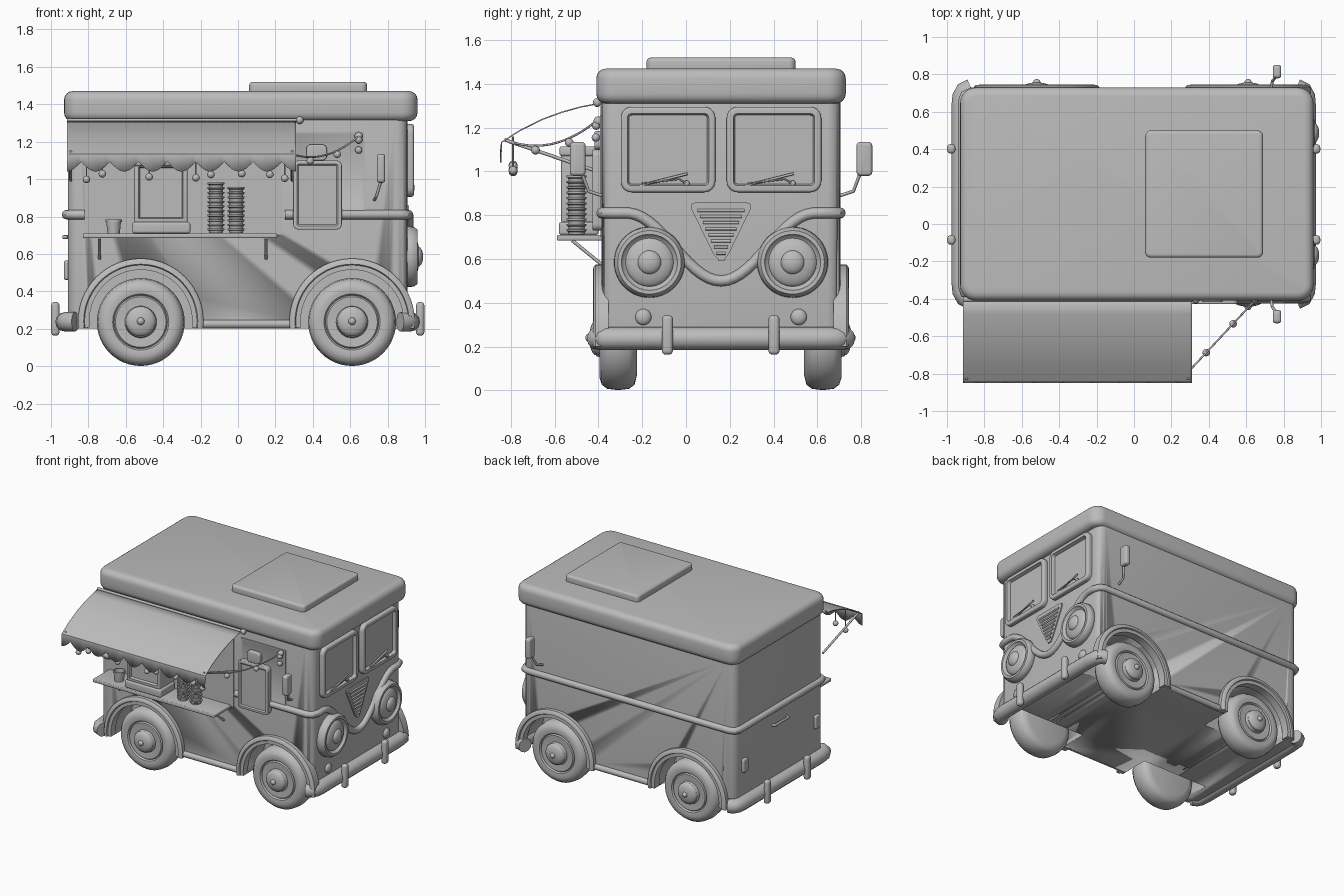
import bpy, bmesh, math
from mathutils import Vector, Matrix

if "Cube" in bpy.data.objects:
    bpy.data.objects.remove(bpy.data.objects["Cube"], do_unlink=True)

grey = bpy.data.materials.new("plain grey")
grey.use_nodes = True
grey.diffuse_color = (0.5, 0.5, 0.5, 1)
grey.node_tree.nodes["Principled BSDF"].inputs["Base Color"].default_value = (0.5, 0.5, 0.5, 1)

MID = 0.16                     # centre line of the vehicle in y
RIGHT, LEFT = -0.385, 0.705    # side walls
NOSE, TAIL = 0.905, -0.91      # front and rear walls


def finish(name, bm):
    bmesh.ops.recalc_face_normals(bm, faces=bm.faces)
    mesh = bpy.data.meshes.new(name)
    bm.to_mesh(mesh)
    bm.free()
    return link(name, mesh)


def link(name, mesh):
    mesh.materials.clear()
    mesh.materials.append(grey)
    ob = bpy.data.objects.new(name, mesh)
    bpy.context.collection.objects.link(ob)
    bpy.ops.object.select_all(action='DESELECT')
    ob.select_set(True)
    bpy.context.view_layer.objects.active = ob
    bpy.ops.object.shade_smooth_by_angle(angle=math.radians(40))
    return ob


def box(name, lo, hi, bevel=0.0, corner=0.0, axis=0, border=0.0, sink=0.0, side=1):
    """Box with rounded corners along one axis, an optional sunken panel and soft edges."""
    lo, hi = Vector(lo), Vector(hi)
    bm = bmesh.new()
    bmesh.ops.create_cube(bm, size=1)
    for v in bm.verts:
        v.co = (lo + hi) / 2 + v.co * (hi - lo)
    if corner:
        edges = [e for e in bm.edges
                 if abs((e.verts[0].co - e.verts[1].co).normalized()[axis]) > 0.9]
        bmesh.ops.bevel(bm, geom=edges, offset=corner, segments=6, profile=0.5, affect='EDGES')
    bm.normal_update()
    if bevel:
        edges = [e for e in bm.edges if e.calc_face_angle(0) > 0.8]
        bmesh.ops.bevel(bm, geom=edges, offset=bevel, segments=4, profile=0.5, affect='EDGES')
        bm.normal_update()
    if border:
        face = max(bm.faces, key=lambda f: f.normal[axis] * side * f.calc_area())
        bmesh.ops.inset_region(bm, faces=[face], thickness=border)
        bmesh.ops.inset_region(bm, faces=[face], thickness=0.008, depth=-sink)
    return finish(name, bm)


def lathe(name, centre, direction, profile, angle=math.tau, start=0.0, closed=False):
    """Spin a (radius, height) profile around a direction."""
    bm = bmesh.new()
    vs = [bm.verts.new((r, 0, h)) for r, h in profile]
    es = [bm.edges.new(p) for p in zip(vs, vs[1:])]
    if closed:
        es.append(bm.edges.new((vs[-1], vs[0])))
    bmesh.ops.rotate(bm, verts=vs, matrix=Matrix.Rotation(start, 3, 'Z'))
    bmesh.ops.spin(bm, geom=vs + es, axis=(0, 0, 1), cent=(0, 0, 0), angle=angle, steps=48)
    bmesh.ops.remove_doubles(bm, verts=bm.verts, dist=1e-4)
    if closed:
        bmesh.ops.holes_fill(bm, edges=[e for e in bm.edges if e.is_boundary])
    turn = Vector((0, 0, 1)).rotation_difference(Vector(direction)).to_matrix().to_4x4()
    bm.transform(Matrix.Translation(centre) @ turn)
    return finish(name, bm)


def ball(name, centre, r, scale=(1, 1, 1)):
    bm = bmesh.new()
    bmesh.ops.create_uvsphere(bm, u_segments=20, v_segments=12, radius=r)
    bm.transform(Matrix.Translation(centre) @ Matrix.Diagonal((*scale, 1)))
    return finish(name, bm)


def tube(name, points, r):
    curve = bpy.data.curves.new(name, 'CURVE')
    curve.dimensions = '3D'
    curve.bevel_depth, curve.bevel_resolution, curve.use_fill_caps = r, 4, True
    line = curve.splines.new('POLY')
    line.points.add(len(points) - 1)
    for p, co in zip(line.points, points):
        p.co = (*co, 1)
    temp = bpy.data.objects.new(name + "_path", curve)
    bpy.context.collection.objects.link(temp)
    ev = temp.evaluated_get(bpy.context.evaluated_depsgraph_get())
    mesh = bpy.data.meshes.new_from_object(ev)
    bpy.data.objects.remove(temp)
    return link(name, mesh)


# Body shell with wheel arches cut out
body = box("body", (TAIL, RIGHT, 0.2), (NOSE, LEFT, 1.36), 0.012, corner=0.06, axis=2)
for x in (-0.52, 0.61):
    for y in (-0.3, 0.62):
        cutter = lathe("arch_cutter", (x, y, 0.24), (0, -1, 0),
                       [(0, -0.13), (0.285, -0.13), (0.285, 0.13), (0, 0.13)])
        cutter.hide_render = True
        mod = body.modifiers.new("arch", 'BOOLEAN')
        mod.operation, mod.object, mod.solver = 'DIFFERENCE', cutter, 'EXACT'
        bpy.context.view_layer.objects.active = body
        bpy.ops.object.modifier_apply(modifier=mod.name)
        bpy.data.objects.remove(cutter)

# Roof and roof hatch
box("roof", (-0.93, -0.41, 1.31), (0.96, 0.73, 1.47), 0.045, corner=0.085, axis=2)
box("roof_hatch", (0.06, -0.18, 1.45), (0.69, 0.5, 1.52), 0.018, corner=0.03, axis=2)

# Wheels and fenders
tyre = [(0, 0.1), (0.08, 0.1), (0.085, 0.075), (0.135, 0.078), (0.142, 0.068), (0.15, 0.08),
        (0.18, 0.085), (0.21, 0.075), (0.229, 0.05), (0.235, 0.0), (0.229, -0.05),
        (0.21, -0.075), (0.17, -0.085), (0, -0.085)]
fender = [(0.275, -0.03), (0.275, 0.03), (0.3, 0.03), (0.305, 0.04), (0.325, 0.038),
          (0.335, 0.028), (0.335, -0.03)]
for x in (-0.52, 0.61):
    for y, s in ((-0.31, -1), (0.625, 1)):
        lathe("wheel", (x, y, 0.236), (0, s, 0), tyre)
        ball("hub_cap", (x, y + s * 0.1, 0.24), 0.08, (1, 0.4, 1))
        ball("hub_nut", (x, y + s * 0.13, 0.24), 0.02)
        wall = RIGHT if s < 0 else LEFT
        prof = [(r, -s * h) if s > 0 else (r, h) for r, h in fender]
        lathe("fender", (x, wall, 0.24), (0, -1, 0), prof, math.pi + 0.24, -0.12, True)

# Sills between the fenders
for y in (RIGHT, LEFT):
    tube("sill", [(-0.2, y, 0.225), (0.29, y, 0.225)], 0.023)

# Bumpers with upright guards
for name, x, s in (("front", 0.922, 1), ("rear", -0.925, -1)):
    half = [(x - s * 0.055, 0.565), (x - s * 0.02, 0.55), (x - s * 0.005, 0.52), (x, 0.46)]
    path = [(px, MID - d, 0.237) for px, d in half]
    path += [(px, MID + d, 0.237) for px, d in reversed(half)]
    tube(name + "_bumper", path, 0.052)
    for y in (-0.085, 0.402):
        ox = x + s * 0.052
        box("bumper_guard", (ox - 0.022, y - 0.025, 0.163), (ox + 0.022, y + 0.025, 0.343), 0.018)

# Belt trim, dipping in a curve across the nose
trim = [(0.25, RIGHT), (0.86, RIGHT), (0.895, -0.37)]
trim = [(x, y, 0.81) for x, y in trim]
for i in range(33):
    d = -0.48 + 0.03 * i
    dip = math.cos(math.pi * min(abs(d), 0.43) / 0.43)
    trim.append((NOSE + 0.007, MID + d, 0.655 - 0.155 * dip))
trim += [(x, y, 0.81) for x, y in ((0.895, 0.69), (0.86, LEFT), (-0.87, LEFT), (-0.905, 0.69),
                                   (-0.917, 0.65), (-0.917, -0.33), (-0.905, -0.37),
                                   (-0.87, RIGHT), (-0.82, RIGHT))]
tube("belt_trim", trim, 0.025)

# Headlights, turn lamps, windscreens and wipers
lamp = [(0, 0.03), (0.1, 0.03), (0.118, 0.038), (0.128, 0.055), (0.145, 0.055),
        (0.16, 0.035), (0.162, 0.0), (0.155, -0.01)]
for s in (-1, 1):
    y = MID + s * 0.327
    lathe("headlight_rim", (NOSE, y, 0.585), (1, 0, 0), lamp)
    ball("headlight_lens", (NOSE + 0.03, y, 0.585), 0.112, (0.32, 1, 1))
    ball("headlight_bulb", (NOSE + 0.055, y, 0.585), 0.055, (0.55, 1, 1))
    ball("turn_lamp", (NOSE, MID + s * 0.355, 0.335), 0.037, (0.6, 1, 1))
    c = MID + s * 0.242
    box("windscreen", (NOSE - 0.02, c - 0.216, 0.905), (NOSE + 0.035, c + 0.216, 1.295),
        0.012, corner=0.05, border=0.018, sink=0.025)
    tube("wiper_blade", [(0.932, c - 0.13, 0.935), (0.932, c + 0.09, 0.99)], 0.006)
    tube("wiper_arm", [(0.94, c + 0.085, 0.945), (0.94, c + 0.05, 0.965), (0.94, c - 0.12, 0.945)], 0.004)
    ball("wiper_pivot", (0.93, c + 0.085, 0.945), 0.014)

# Triangular grille with slats
bm = bmesh.new()
tri = [bm.verts.new((NOSE + 0.008, MID + dy, z)) for dy, z in
       ((-0.15, 0.858), (0.15, 0.858), (0.02, 0.592), (-0.02, 0.592))]
plate = bm.faces.new(tri)
bmesh.ops.bevel(bm, geom=tri, offset=0.035, segments=5, profile=0.5, affect='VERTICES')
back = bmesh.ops.extrude_face_region(bm, geom=bm.faces[:])
bmesh.ops.translate(bm, verts=[v for v in back["geom"] if isinstance(v, bmesh.types.BMVert)],
                    vec=(-0.02, 0, 0))
finish("grille", bm)
for i in range(8):
    z, w = 0.822 - 0.028 * i, 0.108 - 0.0125 * i
    tube("grille_slat", [(NOSE + 0.01, MID - w, z), (NOSE + 0.01, MID + w, z)], 0.007)

# Mirrors on bent arms
for s, wall in ((-1, RIGHT), (1, LEFT)):
    y = MID + s * 0.655
    box("mirror", (0.742, y - 0.036, 0.98), (0.787, y + 0.036, 1.135), 0.015, corner=0.018, axis=0)
    tube("mirror_arm", [(0.73, wall, 0.89), (0.74, wall + s * 0.06, 0.91),
                        (0.765, y - s * 0.02, 0.99)], 0.008)

# Awning: curved canopy with a scalloped valance
bm = bmesh.new()
canopy = [(-0.39, 1.315), (-0.48, 1.298), (-0.57, 1.273), (-0.66, 1.24), (-0.76, 1.19),
          (-0.845, 1.135)]
n, rows = 96, []
for i in range(n + 1):
    x = -0.915 + 1.225 * i / n
    col = [bm.verts.new((x, y, z)) for y, z in canopy]
    drop = 1.093 - 0.052 * abs(math.sin(math.pi * (8 * i / n + 0.5)))
    rows.append(col + [bm.verts.new((x, -0.85, drop))])
for a, b in zip(rows, rows[1:]):
    for j in range(len(a) - 1):
        bm.faces.new((a[j], a[j + 1], b[j + 1], b[j]))
awning = finish("awning", bm)
awning.modifiers.new("cloth", 'SOLIDIFY').thickness = 0.006
tube("awning_rail", [(-0.915, -0.405, 1.315), (0.325, -0.405, 1.315)], 0.01)
ball("rail_end", (0.33, -0.405, 1.315), 0.02)
for x in (-0.895, 0.29):
    tube("awning_strut", [(x, -0.83, 1.145), (x, -0.39, 0.995)], 0.008)

# String lights under the awning and across to the cab
for x in (-0.81, -0.725, -0.475, -0.225, -0.145, 0.02, 0.17, 0.25):
    z = 1.015 + 0.02 * math.sin(40 * x)
    tube("bulb_cord", [(x, -0.79, 1.16), (x, -0.79, z)], 0.004)
    ball("bulb", (x, -0.79, z), 0.02)
cord = []
for i in range(13):
    t = i / 12
    cord.append((0.3 + 0.345 * t, -0.78 + 0.37 * t, 1.13 + 0.1 * t - 0.2 * t * (1 - t)))
tube("light_string", cord, 0.005)
for i in (3, 8, 12):
    x, y, z = cord[i]
    ball("bulb", (x, y, z - 0.02), 0.02)
ball("string_hook", (0.645, -0.4, 1.23), 0.022)
ball("bulb", (0.645, -0.412, 1.155), 0.019)

# Serving counter, brackets and hatch panel
box("hatch_panel", (-0.82, -0.39, 0.7), (0.235, -0.37, 1.3))
box("counter", (-0.83, -0.59, 0.685), (0.21, -0.38, 0.71), 0.006)
for x in (-0.74, 0.15):
    tube("counter_bracket", [(x, -0.52, 0.685), (x, -0.385, 0.575)], 0.008)

# Coffee machine
box("machine_base", (-0.565, -0.58, 0.71), (-0.255, -0.4, 0.77), 0.012)
box("machine_body", (-0.555, -0.57, 0.765), (-0.27, -0.39, 1.09), 0.01,
    axis=1, side=-1, border=0.02, sink=0.02)
box("machine_top", (-0.565, -0.578, 1.07), (-0.26, -0.39, 1.115), 0.012)

# Stacked cups and a single cup
for x, count in ((-0.118, 11), (-0.01, 10)):
    prof = [(0, 0)]
    for i in range(count):
        z = 0.0245 * i
        prof += [(0.036, z), (0.039, z + 0.012), (0.045, z + 0.016), (0.045, z + 0.024)]
    lathe("cup_stack", (x, -0.5, 0.712), (0, 0, 1), prof + [(0, 0.0245 * count)])
lathe("cup", (-0.665, -0.5, 0.71), (0, 0, 1),
      [(0, 0), (0.033, 0), (0.039, 0.06), (0.044, 0.062), (0.044, 0.075), (0.036, 0.075), (0.031, 0.01), (0, 0.01)])

# Cab side window and hanging menu board
box("side_window", (0.3, -0.392, 0.83), (0.68, -0.37, 1.255), axis=1, side=-1, border=0.012, sink=0.004)
box("menu_board", (0.295, -0.428, 0.73), (0.555, -0.38, 1.1), 0.006, corner=0.03, axis=1,
    side=-1, border=0.014, sink=0.008)
box("menu_clip", (0.365, -0.418, 1.1), (0.475, -0.38, 1.185), 0.008, corner=0.025, axis=1)

# Tail lamps and rear door handle
for y in (-0.29, 0.59):
    box("tail_lamp", (TAIL - 0.02, y - 0.03, 0.46), (TAIL + 0.02, y + 0.03, 0.565), 0.01, corner=0.015)
tube("rear_handle", [(TAIL, 0.07, 0.69), (TAIL - 0.022, 0.08, 0.69), (TAIL - 0.022, 0.24, 0.69), (TAIL, 0.25, 0.69)], 0.01)
